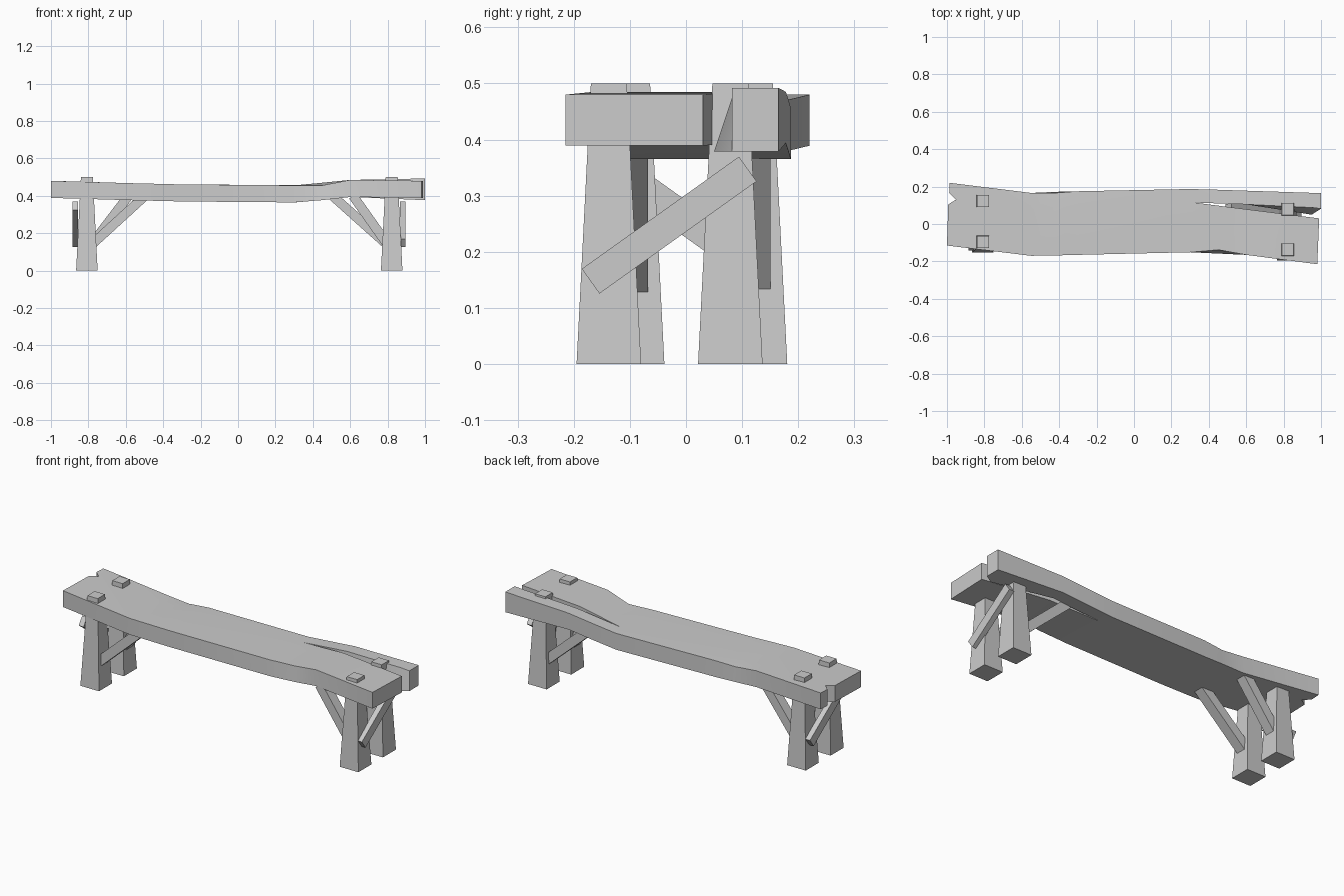
import bpy, bmesh
from mathutils import Vector, Matrix

if "Cube" in bpy.data.objects:
    bpy.data.objects.remove(bpy.data.objects["Cube"])


def finish(bm, name):
    bmesh.ops.recalc_face_normals(bm, faces=bm.faces[:])
    me = bpy.data.meshes.new(name)
    bm.to_mesh(me)
    bm.free()
    ob = bpy.data.objects.new(name, me)
    bpy.context.collection.objects.link(ob)
    return ob


def bar(name, a, b, side, width, thick):
    """Rectangular bar from a to b; width is measured along 'side'."""
    a, b, s = Vector(a), Vector(b), Vector(side)
    d = (b - a).normalized()
    n = d.cross(s)
    rot = Matrix((d, s, n)).transposed().to_4x4()
    bm = bmesh.new()
    bmesh.ops.create_cube(bm, size=1, matrix=Matrix.Translation((a + b) / 2) @ rot
                          @ Matrix.Diagonal(((b - a).length, width, thick, 1)))
    return finish(bm, name)


# Seat: warped plank, front / middle / back rows of (x, y, top z)
front = [(-1, -.115, .48), (-.55, -.17, .467), (-.42, -.168, .464), (-.3, -.165, .461),
         (.3, -.151, .456), (.45, -.138, .456), (.6, -.165, .485), (.98, -.215, .48)]
back = [(-.985, .22, .48), (-.55, .166, .467), (-.42, .166, .455), (-.3, .175, .461),
        (.3, .187, .456), (.45, .183, .47), (.6, .178, .485), (1, .165, .492)]
mid = [(-.952, .13, .479), (-.55, .08, .467), (-.42, .09, .464), (-.3, .1, .461), (.32, .115, .457)]
crack_front = mid + [(.45, .098, .47), (.6, .079, .485), (.99, .03, .48)]
crack_back = mid + [(.45, .11, .47), (.6, .105, .485), (.95, .088, .492), (1, .082, .492)]
bm = bmesh.new()


def face(*pts):
    bm.faces.new([bm.verts.new(p) for p in pts])


notch_front, notch_back = (-.993, .105, .48), (-.988, .165, .48)
for i in range(7):
    extra = [notch_front] if i == 0 else []
    face(front[i], front[i + 1], crack_front[i + 1], crack_front[i], *extra)
    if i < 6:
        extra = [notch_back] if i == 0 else []
        face(crack_back[i], crack_back[i + 1], back[i + 1], back[i], *extra)
face(crack_back[6], crack_back[7], crack_back[8], back[7], back[6])
bmesh.ops.remove_doubles(bm, verts=bm.verts[:], dist=.0005)
ext = bmesh.ops.extrude_face_region(bm, geom=bm.faces[:], use_keep_orig=True)
for v in [g for g in ext["geom"] if isinstance(g, bmesh.types.BMVert)]:
    x, y, z = v.co
    v.co.z -= .091
    if x > .94 and y > .04:          # thicker split end, wider below
        v.co.z = .379
        if abs(x - .95) < .005:
            v.co.y = .05
    if abs(x - .45) < .01 and y < 0:  # front edge dent is only on top
        v.co += Vector((0, -.02, .012))
    if abs(x + .42) < .01 and y > .15:  # back edge dent
        v.co += Vector((0, .006, .009))
seat = finish(bm, "seat")
bpy.context.view_layer.objects.active = seat
seat.select_set(True)
bpy.ops.object.shade_smooth_by_angle(angle=.5)

# Tapered legs passing through the seat as tenons
legs = {"left_front": (-.808, -.096), "left_back": (-.808, .123),
        "right_front": (.822, -.1375), "right_back": (.822, .079)}
for name, (x, y) in legs.items():
    bm = bmesh.new()
    bmesh.ops.create_cube(bm, size=1)
    for v in bm.verts:
        h = .0575 if v.co.z < 0 else .032
        v.co = (x + h * (1 if v.co.x > 0 else -1), y + h * (1 if v.co.y > 0 else -1),
                0 if v.co.z < 0 else .5)
    finish(bm, name + "_leg")

# Diagonal braces from legs to seat underside
for name, x0, x1 in (("left_front", -.79, -.497), ("left_back", -.79, -.585),
                     ("right_front", .805, .615), ("right_back", .805, .505)):
    y = legs[name][1]
    bar(name + "_brace", (x0, y, .132), (x1, y, .4), (0, 1, 0), .056, .05)

# Cross boards on the outer end of each leg pair
bar("right_cross_board", (.88, -.17, .1475), (.88, .11, .3475), (1, 0, 0), .03, .054)
bar("left_cross_board", (-.87, -.125, .3475), (-.87, .155, .1475), (1, 0, 0), .03, .054)
